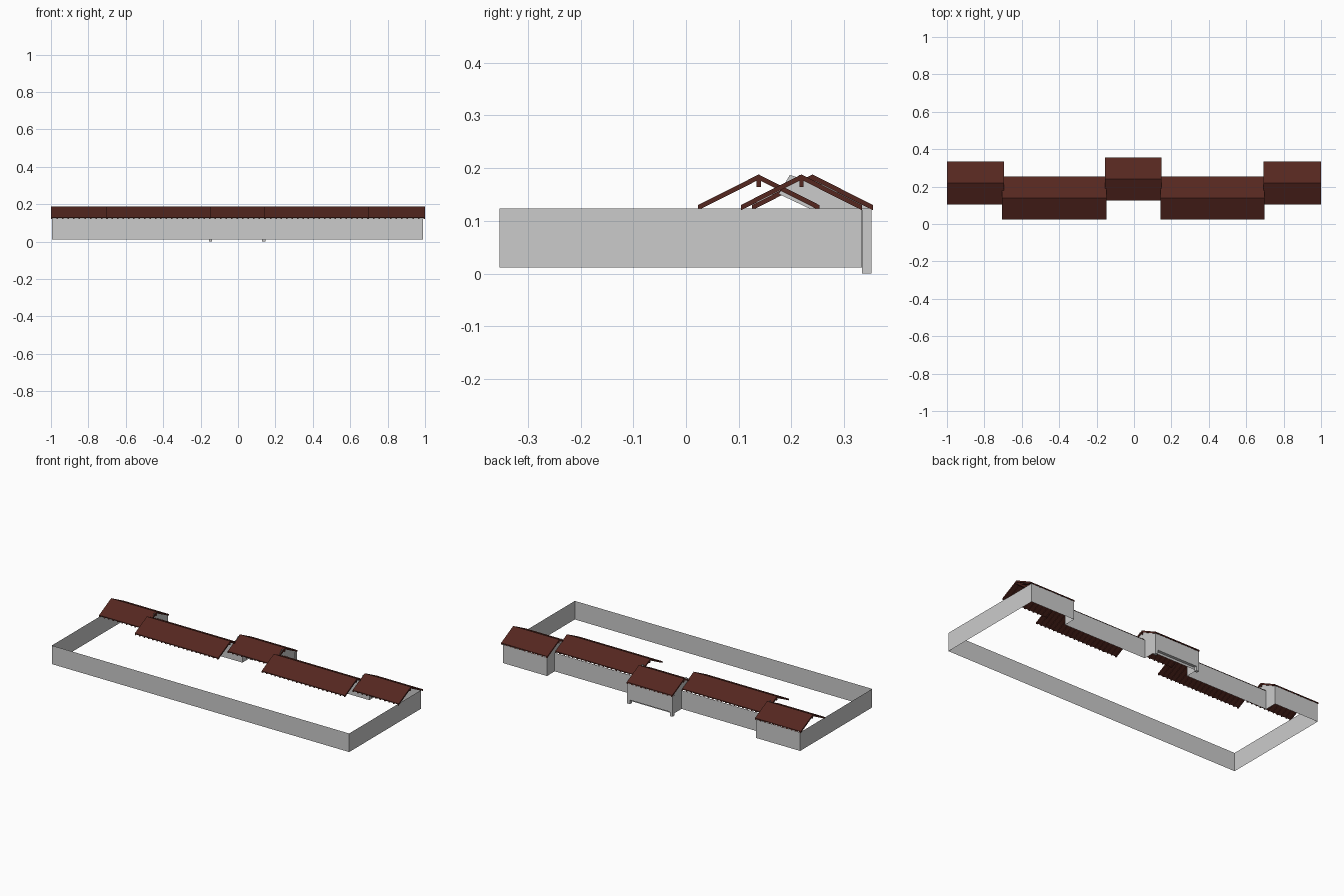
import bpy

if "Cube" in bpy.data.objects:
    bpy.data.objects.remove(bpy.data.objects["Cube"])


def make_mesh(name, verts, faces, mat=None):
    me = bpy.data.meshes.new(name)
    me.from_pydata(verts, [], faces)
    me.update()
    ob = bpy.data.objects.new(name, me)
    bpy.context.collection.objects.link(ob)
    if mat:
        me.materials.append(mat)
    return ob


def prism(profile, x0, x1):
    """Closed solid from a (y, z) counter-clockwise profile extruded along x."""
    n = len(profile)
    v = [(x, y, z) for x in (x0, x1) for y, z in profile]
    f = [tuple(range(n))[::-1], tuple(range(n, 2 * n))]
    f += [(i, (i + 1) % n, n + (i + 1) % n, n + i) for i in range(n)]
    return v, f


def join_parts(name, parts, mat=None):
    verts, faces = [], []
    for v, f in parts:
        o = len(verts)
        verts += v
        faces += [tuple(i + o for i in q) for q in f]
    return make_mesh(name, verts, faces, mat)


def box(x0, x1, y0, y1, z0, z1):
    return prism([(y0, z0), (y1, z0), (y1, z1), (y0, z1)], x0, x1)


brown = bpy.data.materials.new("roof_brown")
brown.diffuse_color = (0.09, 0.02, 0.014, 1)
brown.use_nodes = True
brown.node_tree.nodes["Principled BSDF"].inputs["Base Color"].default_value = brown.diffuse_color

BASE, TOP, RIDGE, EAVE, HALF = 0.011, 0.123, 0.188, 0.130, 0.115

# Perimeter wall: thin sheet stepping out at both ends and the gatehouse
outline = [(-0.995, -0.354), (0.99, -0.354), (0.99, 0.333), (0.695, 0.333),
           (0.695, 0.259), (0.142, 0.259), (0.142, 0.335), (-0.152, 0.335),
           (-0.152, 0.259), (-0.70, 0.259), (-0.70, 0.333), (-0.995, 0.333)]
n = len(outline)
verts = [(x, y, z) for z in (BASE, TOP) for x, y in outline]
make_mesh("perimeter_wall", verts,
          [(i, (i + 1) % n, n + (i + 1) % n, n + i) for i in range(n)])

# Gate overhang: upper panel, its cheeks and two corner posts
x0, x1, yb = -0.152, 0.142, 0.352
gate = [(x1, 0.335), (x1, yb), (x0, yb), (x0, 0.335)]
gv = [(x, y, z) for z in (0.025, TOP) for x, y in gate]
make_mesh("gate_panel", gv, [(i, i + 1, i + 5, i + 4) for i in range(3)] + [(3, 2, 1, 0)])
join_parts("gate_posts", [box(x0 - 0.004, x0 + 0.014, 0.334, yb, 0, TOP),
                          box(x1 - 0.014, x1 + 0.004, 0.334, yb, 0, TOP)])

# Gable infill sheets above the step walls
for name, x, shift, right in (("left_gable", -0.70, 0, True), ("right_gable", 0.695, 0, False),
                              ("gate_gable_left", -0.152, 0.018, False),
                              ("gate_gable_right", 0.142, 0.018, True)):
    prof = [(0.176, 0.151), (0.235, TOP), (0.333, TOP), (0.217, 0.181), (0.197, 0.187)]
    f = tuple(range(5))
    make_mesh(name, [(x, y + (shift if i > 1 else 0), z) for i, (y, z) in enumerate(prof)],
              [f if right else f[::-1]])


def roof(name, x0, x1, yc):
    """Two sloping slabs with rafters underneath and a ridge beam."""
    def chevron(top, bottom):
        return [(yc - HALF, EAVE - bottom), (yc, RIDGE - bottom), (yc + HALF, EAVE - bottom),
                (yc + HALF, EAVE - top), (yc, RIDGE - top), (yc - HALF, EAVE - top)]
    parts = [prism(chevron(0, 0.005), x0, x1),
             box(x0 + 0.002, x1 - 0.002, yc - 0.004, yc + 0.004, 0.164, 0.180)]
    count = round((x1 - x0) / 0.03)
    step = (x1 - x0 - 0.008) / count
    for i in range(count + 1):
        a = x0 + i * step
        parts.append(prism(chevron(0.005, 0.010), a, a + 0.008))
    join_parts(name, parts, brown)


roof("left_end_roof", -1.0, -0.695, 0.219)
roof("right_end_roof", 0.692, 1.0, 0.219)
roof("left_middle_roof", -0.705, -0.148, 0.138)
roof("right_middle_roof", 0.142, 0.698, 0.138)
roof("gate_roof", -0.156, 0.147, 0.240)
